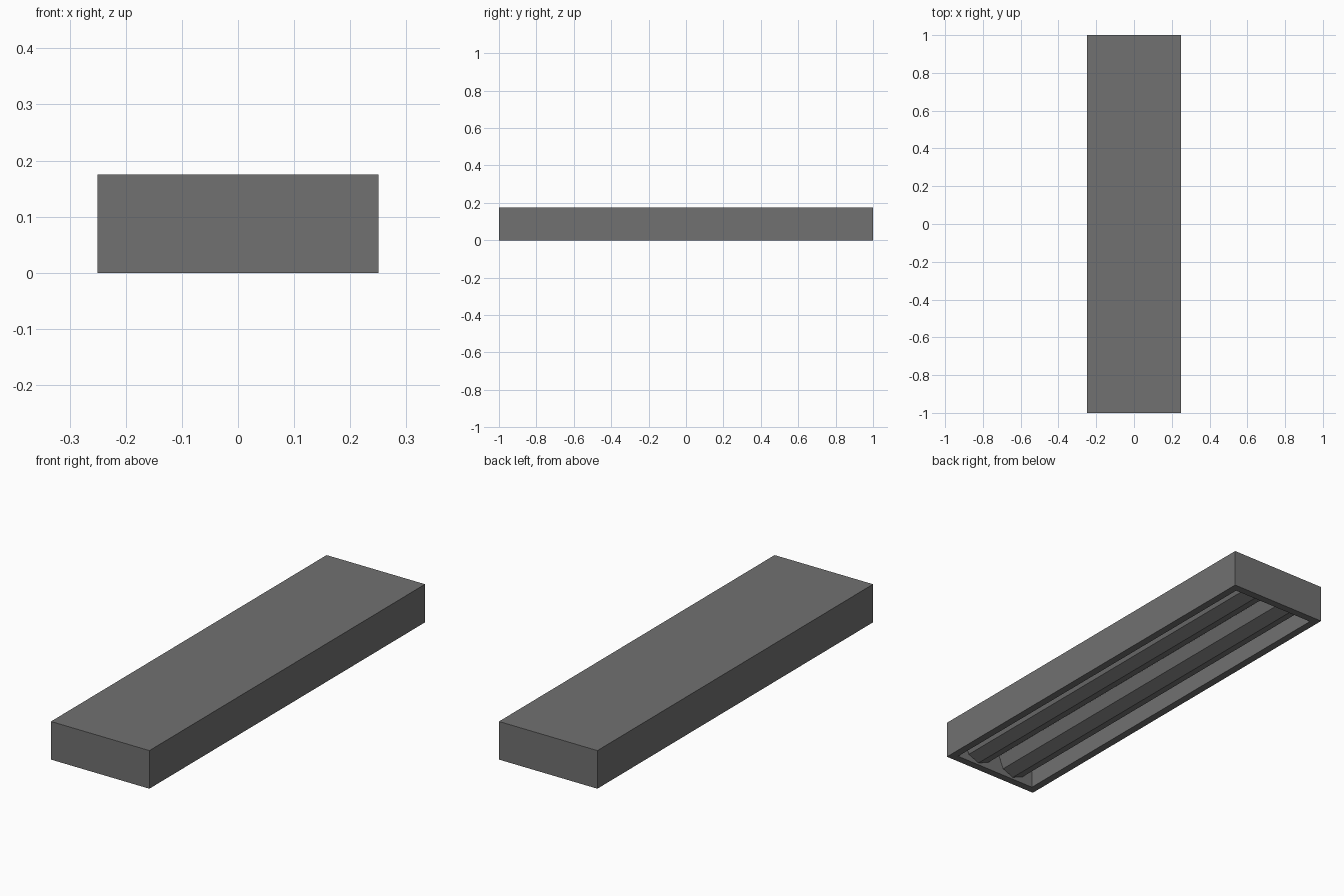
import bpy, bmesh, math
from mathutils import Matrix

if "Cube" in bpy.data.objects:
    bpy.data.objects.remove(bpy.data.objects["Cube"])

grey = bpy.data.materials.new("dark grey metal")
grey.diffuse_color = (0.165, 0.165, 0.165, 1)
grey.use_nodes = True
grey.node_tree.nodes["Principled BSDF"].inputs["Base Color"].default_value = grey.diffuse_color


def finish(bm, name):
    bmesh.ops.recalc_face_normals(bm, faces=bm.faces)
    mesh = bpy.data.meshes.new(name)
    bm.to_mesh(mesh)
    bm.free()
    mesh.materials.append(grey)
    obj = bpy.data.objects.new(name, mesh)
    bpy.context.collection.objects.link(obj)
    return obj


# Housing: a long box whose underside is inset and recessed
bm = bmesh.new()
bmesh.ops.create_cube(bm, size=1, matrix=Matrix.Translation((0, 0, 0.0875))
                      @ Matrix.Diagonal((0.5, 2, 0.175, 1)))
bm.normal_update()
bottom = min(bm.faces, key=lambda f: f.calc_center_median().z)
bmesh.ops.inset_region(bm, faces=[bottom], thickness=0.05)
walls = bmesh.ops.extrude_discrete_faces(bm, faces=[bottom])
recess = walls["faces"][0]
bmesh.ops.translate(bm, verts=recess.verts, vec=(0, 0, 0.15))
finish(bm, "housing")

# Tubes: two eight-sided cylinders running into the end walls
for side, name in ((-1, "left_tube"), (1, "right_tube")):
    bm = bmesh.new()
    bmesh.ops.create_cone(bm, cap_ends=True, segments=8, radius1=0.08,
                          radius2=0.08, depth=1.92,
                          matrix=Matrix.Translation((side * 0.1, 0, 0.086))
                          @ Matrix.Rotation(math.pi / 2, 4, 'X'))
    finish(bm, name)
